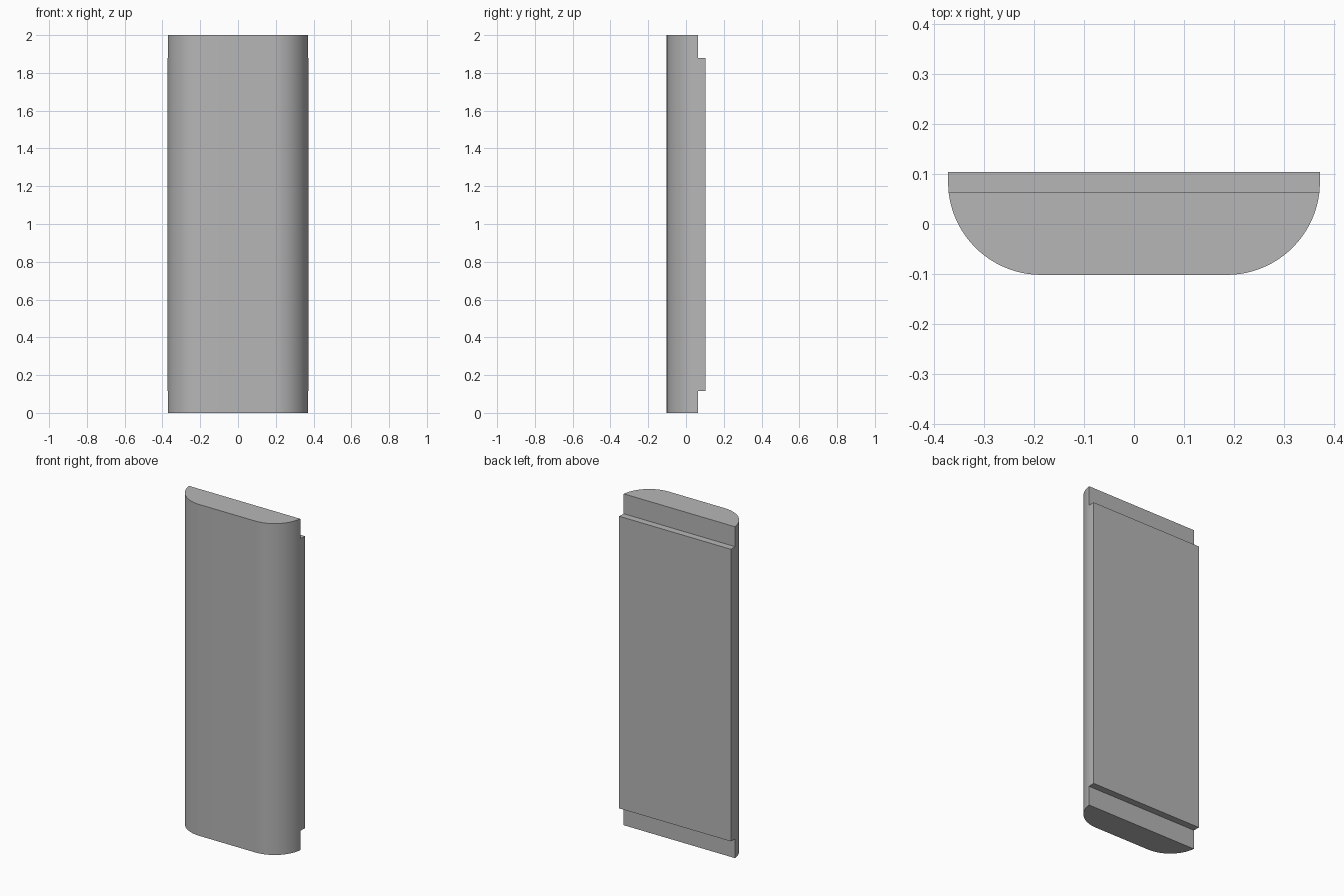
import bpy, bmesh, math

cube = bpy.data.objects.get("Cube")
if cube:
    bpy.data.objects.remove(cube, do_unlink=True)

HEIGHT = 2.0
RADIUS = 0.187
CENTRE_X, CENTRE_Y = 0.186, 0.085   # centre of the rounded corner
STEP_Y, BACK_Y = 0.063, 0.104       # recessed ends and raised back panel
PANEL_Z = (0.117, 1.88)
SEGMENTS = 20

# Material
grey = bpy.data.materials.new("plain_grey")
grey.use_nodes = True
colour = (0.47, 0.47, 0.47, 1)
grey.diffuse_color = colour
grey.node_tree.nodes["Principled BSDF"].inputs["Base Color"].default_value = colour

# Cross-section: flat front, rounded corners, flat back
end = math.asin((STEP_Y - CENTRE_Y) / RADIUS)
start = -math.pi / 2
angles = [start + (end - start) * i / SEGMENTS for i in range(SEGMENTS + 1)]
right = [(CENTRE_X + RADIUS * math.cos(a), CENTRE_Y + RADIUS * math.sin(a)) for a in angles]
profile = right + [(-x, y) for x, y in reversed(right)]

# Body extruded to full height
bm = bmesh.new()
base = bm.faces.new([bm.verts.new((x, y, 0)) for x, y in profile])
top = bmesh.ops.extrude_face_region(bm, geom=[base], use_keep_orig=True)["geom"]
bmesh.ops.translate(bm, vec=(0, 0, HEIGHT),
                    verts=[v for v in top if isinstance(v, bmesh.types.BMVert)])
bmesh.ops.recalc_face_normals(bm, faces=bm.faces)


def back_faces():
    return [f for f in bm.faces if f.normal.y > 0.99]


# Split the back into two end strips and a middle panel
bm.normal_update()
for z in PANEL_Z:
    faces = back_faces()
    geom = set(faces)
    for f in faces:
        geom.update(f.edges, f.verts)
    bmesh.ops.bisect_plane(bm, geom=list(geom), plane_co=(0, 0, z), plane_no=(0, 0, 1))
    bm.normal_update()

# Raise the panel, following the curve until the sides become straight
panel = next(f for f in back_faces()
             if PANEL_Z[0] < f.calc_center_median().z < PANEL_Z[1])
for y in (CENTRE_Y, BACK_Y):
    new = bmesh.ops.extrude_face_region(bm, geom=[panel])["geom"]
    bmesh.ops.delete(bm, geom=[panel], context="FACES_ONLY") if panel.is_valid else None
    panel = next(f for f in new if isinstance(f, bmesh.types.BMFace))
    for v in panel.verts:
        v.co.y = y
        v.co.x = math.copysign(CENTRE_X + RADIUS, v.co.x)
bmesh.ops.recalc_face_normals(bm, faces=bm.faces)

mesh = bpy.data.meshes.new("rounded_panel")
bm.to_mesh(mesh)
bm.free()
mesh.materials.append(grey)
body = bpy.data.objects.new("rounded_panel", mesh)
bpy.context.collection.objects.link(body)

# Smooth the rounded sides, keep the edges crisp
bpy.ops.object.select_all(action="DESELECT")
body.select_set(True)
bpy.context.view_layer.objects.active = body
bpy.ops.object.shade_smooth_by_angle(angle=math.radians(30))
